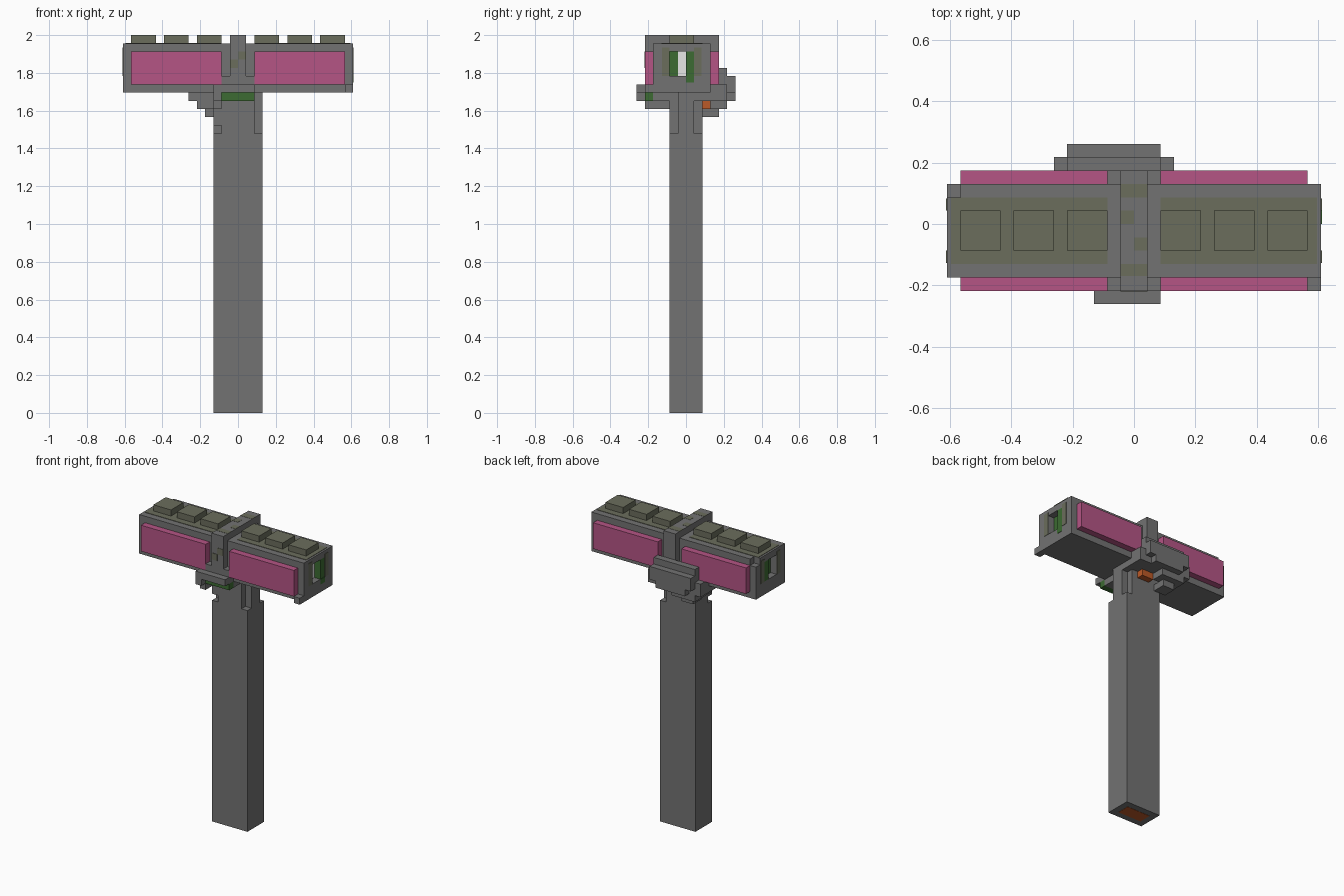
import bpy
import bmesh
from mathutils import Vector

UNIT = 2 / 46   # edge length of one block
SKIN = 0.06     # thickness of painted plates, in blocks

default_cube = bpy.data.objects.get("Cube")
if default_cube:
    bpy.data.objects.remove(default_cube, do_unlink=True)


def make_material(name, red, green, blue):
    material = bpy.data.materials.new(name)
    material.use_nodes = True
    colour = (red, green, blue, 1)
    material.diffuse_color = colour
    material.node_tree.nodes["Principled BSDF"].inputs["Base Color"].default_value = colour
    return material


stone = make_material("stone grey", .17, .17, .17)
moss = make_material("moss olive", .145, .153, .107)
pink = make_material("panel pink", .46, .09, .235)
leaf = make_material("leaf green", .045, .147, .032)
rust = make_material("rust orange", .5, .1, .02)
white = make_material("lamp white", 1, 1, 1)


def box(x, y, z):
    """Describe one block by its extent along each axis, in block units."""
    return x, y, z


def mirror_x(block):
    (low, high), y, z = block
    return box(x=(-high, -low), y=y, z=z)


def build(name, material, *blocks):
    """Make one object out of several rectangular blocks."""
    bm = bmesh.new()
    for block in blocks:
        corner = Vector([low for low, high in block]) * UNIT
        size = Vector([high - low for low, high in block]) * UNIT
        cube = bmesh.ops.create_cube(bm, size=1)
        for vert in cube["verts"]:
            vert.co = corner + Vector([(c + .5) * s for c, s in zip(vert.co, size)])
    mesh = bpy.data.meshes.new(name)
    bm.to_mesh(mesh)
    bm.free()
    mesh.materials.append(material)
    part = bpy.data.objects.new(name, mesh)
    bpy.context.collection.objects.link(part)
    return part


# Handle with chipped corners near its top
build("handle_shaft", stone, box(x=(-3, 3), y=(-2, 2), z=(0, 34)))
build("handle_neck", stone,
      box(x=(-2, 2), y=(-2, 2), z=(34, 39)),
      box(x=(-3, -2), y=(-1, 2), z=(34, 35)),
      box(x=(-3, -2), y=(-2, 2), z=(35, 39)),
      box(x=(2, 3), y=(-1, 1), z=(34, 39)))
build("handle_end_inlay", rust, box(x=(-2, 2), y=(-1, 1), z=(-SKIN / 2, SKIN)))

# Hollow-ended head, with one chipped top corner
core_z = (41, 44)
build("head_floor", stone, box(x=(-14, 14), y=(-4, 3), z=(39, 41)))
build("head_walls", stone,
      box(x=(-14, 14), y=(-4, -2), z=core_z),
      box(x=(-14, 14), y=(1, 3), z=core_z))
build("head_roof", stone,
      box(x=(-13, 14), y=(-4, 3), z=(44, 45)),
      box(x=(-14, -13), y=(-4, 2), z=(44, 45)))
build("head_core", stone, box(x=(-12, 12), y=(-2, 1), z=core_z))
build("head_corner_chip", stone, box(x=(13, 14), y=(-5, -4), z=(39, 40)))

# Coloured bars set into both ends
bars = [box(x=(12, 13), y=(-2, -1), z=core_z),
        box(x=(12, 14), y=(0, 1), z=core_z)]
build("end_bars", leaf, *bars, *map(mirror_x, bars))
build("end_lamp", white, box(x=(12, 13), y=(-1, 0), z=core_z))
build("end_bar_drip", leaf, box(x=(14, 14 + SKIN), y=(0, 1), z=(40.2, 41)))

# Striking panels on both long sides
for side, depth in (("front", (-5, -4)), ("back", (3, 4))):
    panel = box(x=(2, 13), y=depth, z=(40, 44))
    build(side + "_panels", pink, panel, mirror_x(panel))
    # Upright strap over its foot bracket
    build(side + "_strap", stone,
          box(x=(-1, 1), y=depth, z=(41, 46)),
          box(x=(-2, 2), y=depth, z=(39, 41)))
build("top_strap", stone, box(x=(-1, 1), y=(-4, 3), z=(45, 46)))

# Row of studs on the roof
studs = [box(x=(start, start + 3), y=(-2, 1), z=(45, 46)) for start in (2, 6, 10)]
build("roof_studs", moss, *studs, *map(mirror_x, studs))

# Moss painted on the roof, ends and strap
roof_moss = box(x=(2, 13.7), y=(-3, 2), z=(45, 45 + SKIN))
build("roof_moss", moss, roof_moss, mirror_x(roof_moss))
end_moss = [box(x=(14, 14 + SKIN), y=span, z=(41, 44.5))
            for span in ((-2.9, -2), (1, 1.9))]
build("end_moss", moss, *end_moss, *map(mirror_x, end_moss))
strap_moss = [box(x=span_x, y=span_y, z=(46, 46 + SKIN / 2))
              for span_x, span_y in (((-1, 1), (-3.9, -3)), ((0, 1), (-2, -1)),
                                     ((-1, 0), (0, 1)), ((-1, 1), (2, 3)))]
build("strap_moss", moss, *strap_moss)
build("strap_front_moss", moss,
      box(x=(-1, 0), y=(-5 - SKIN, -5), z=(42, 43)),
      box(x=(0, 1), y=(-5 - SKIN, -5), z=(43, 44)))

# Collar joining handle and head
build("collar", stone,
      box(x=(-3, 2), y=(-4, 4), z=(38, 39)),
      box(x=(2, 3), y=(-1, 4), z=(38, 39)))

# Front guard with a leafy underside
build("front_guard", stone,
      box(x=(-3, 2), y=(-6, -4), z=(39, 40)),
      box(x=(-3, -2), y=(-6, -4), z=(38, 39)),
      box(x=(-3, -2), y=(-5, -2), z=(37, 38)))
build("front_guard_leaf", leaf, box(x=(-2, 2), y=(-5, -4), z=(38, 39)))

# Back guard, stepping down toward the handle
build("back_guard", stone,
      box(x=(-6, 3), y=(3, 5), z=(38, 40)),
      box(x=(-5, 2), y=(4, 5), z=(40, 42)),
      box(x=(-5, 2), y=(5, 6), z=(39, 41)),
      box(x=(-4, 1), y=(5, 6), z=(38, 39)))
build("back_guard_steps", stone,
      box(x=(-6, -3), y=(1, 4), z=(38, 39)),
      box(x=(-5, -1), y=(3, 5), z=(37, 38)),
      box(x=(-5, -3), y=(1, 3), z=(37, 38)),
      box(x=(-4, -2), y=(2, 4), z=(36, 37)))
build("back_guard_ember", rust, box(x=(-1, 1), y=(2, 3), z=(37, 38)))
